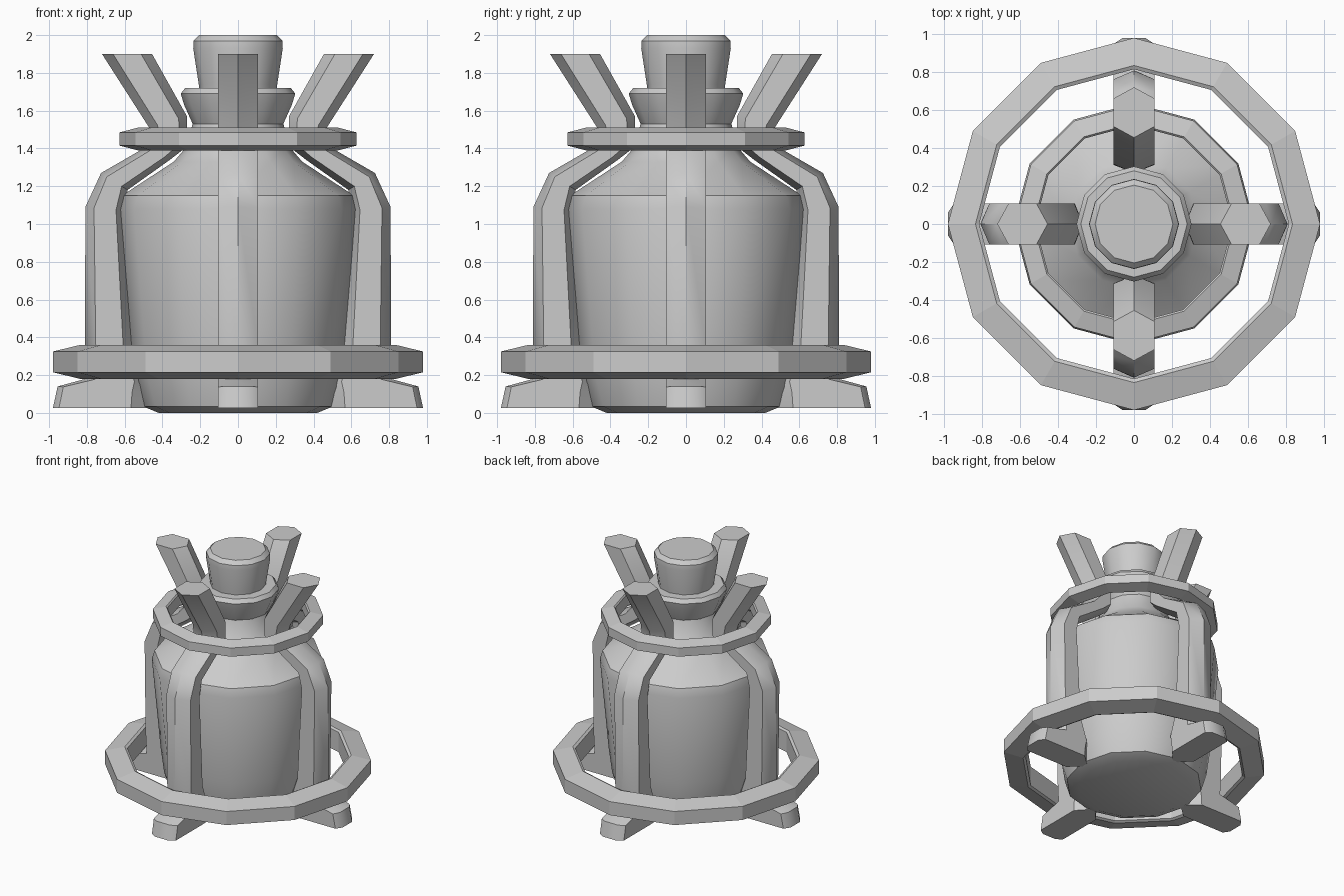
import bpy, bmesh
from math import sin, cos, pi, radians

if "Cube" in bpy.data.objects:
    bpy.data.objects.remove(bpy.data.objects["Cube"])

SIDES = 12


def finish(name, bm, smooth_angle=None):
    bmesh.ops.recalc_face_normals(bm, faces=bm.faces)
    mesh = bpy.data.meshes.new(name)
    bm.to_mesh(mesh)
    bm.free()
    obj = bpy.data.objects.new(name, mesh)
    bpy.context.collection.objects.link(obj)
    if smooth_angle:
        bpy.ops.object.select_all(action='DESELECT')
        obj.select_set(True)
        bpy.context.view_layer.objects.active = obj
        bpy.ops.object.shade_smooth_by_angle(angle=radians(smooth_angle))
    return obj


def bridge(bm, loops, closed=False):
    pairs = list(zip(loops, loops[1:]))
    if closed:
        pairs.append((loops[-1], loops[0]))
    else:
        bm.faces.new(loops[0])
        bm.faces.new(loops[-1])
    for a, b in pairs:
        n = len(a)
        for i in range(n):
            j = (i + 1) % n
            bm.faces.new((a[i], a[j], b[j], b[i]))


def lathe(name, profile, closed=False, smooth_angle=None):
    bm = bmesh.new()
    loops = [[bm.verts.new((r * cos(2 * pi * i / SIDES), r * sin(2 * pi * i / SIDES), z))
              for i in range(SIDES)] for r, z in profile]
    bridge(bm, loops, closed)
    return finish(name, bm, smooth_angle)


def arm(name, sections, turn):
    """Six-sided tube; each section gives inner and outer ridge and corner inset."""
    bm = bmesh.new()
    loops = []
    for r0, z0, r1, z1, inset, w_out in sections:
        pts = [(0, 0), (0.22, 0.107), (1 - inset, 0.107), (1, w_out),
               (1, -w_out), (1 - inset, -0.107), (0.22, -0.107)]
        loop = []
        for t, y in pts:
            x, z = r0 + (r1 - r0) * t, z0 + (z1 - z0) * t
            loop.append(bm.verts.new((x * cos(turn) - y * sin(turn),
                                      x * sin(turn) + y * cos(turn), z)))
        loops.append(loop)
    bridge(bm, loops)
    bmesh.ops.remove_doubles(bm, verts=bm.verts, dist=0.0005)
    return finish(name, bm, 35)


# Bottle body with shoulder and neck
lathe("bottle_body", [(0.42, 0), (0.505, 0.035), (0.545, 0.17), (0.57, 0.36),
                      (0.635, 1.08), (0.615, 1.15), (0.34, 1.33), (0.28, 1.40),
                      (0.24, 1.53), (0.285, 1.63), (0.303, 1.69), (0.28, 1.72),
                      (0.2, 1.72)], smooth_angle=31)

# Stopper
lathe("stopper", [(0.205, 1.70), (0.208, 1.74), (0.237, 1.93), (0.235, 1.97),
                  (0.205, 2.0)], smooth_angle=31)

# Hoops around the base and the neck
lathe("base_hoop", [(0.98, 0.215), (0.98, 0.325), (0.835, 0.36), (0.815, 0.35),
                    (0.815, 0.19), (0.835, 0.18)], closed=True)
lathe("neck_hoop", [(0.627, 1.415), (0.627, 1.485), (0.53, 1.51), (0.52, 1.50),
                    (0.52, 1.40), (0.53, 1.39)], closed=True)

# Four cage arms: foot, upright, bend over the shoulder, splayed tip
sections = [
    (0.45, 0.025, 0.98, 0.025, 0.06, 0.06),
    (0.45, 0.10, 0.955, 0.14, 0.06, 0.06),
    (0.48, 0.16, 0.79, 0.185, 0.15, 0.03),
    (0.55, 0.34, 0.81, 0.34, 0.22, 0),
    (0.60, 1.07, 0.808, 1.09, 0.22, 0),
    (0.585, 1.18, 0.725, 1.27, 0.22, 0),
    (0.36, 1.34, 0.50, 1.40, 0.22, 0),
    (0.27, 1.41, 0.455, 1.46, 0.22, 0),
    (0.27, 1.57, 0.47, 1.51, 0.22, 0),
    (0.455, 1.90, 0.72, 1.90, 0.22, 0),
]
for k, side in enumerate(("right", "back", "left", "front")):
    arm(f"{side}_arm", sections, k * pi / 2)
